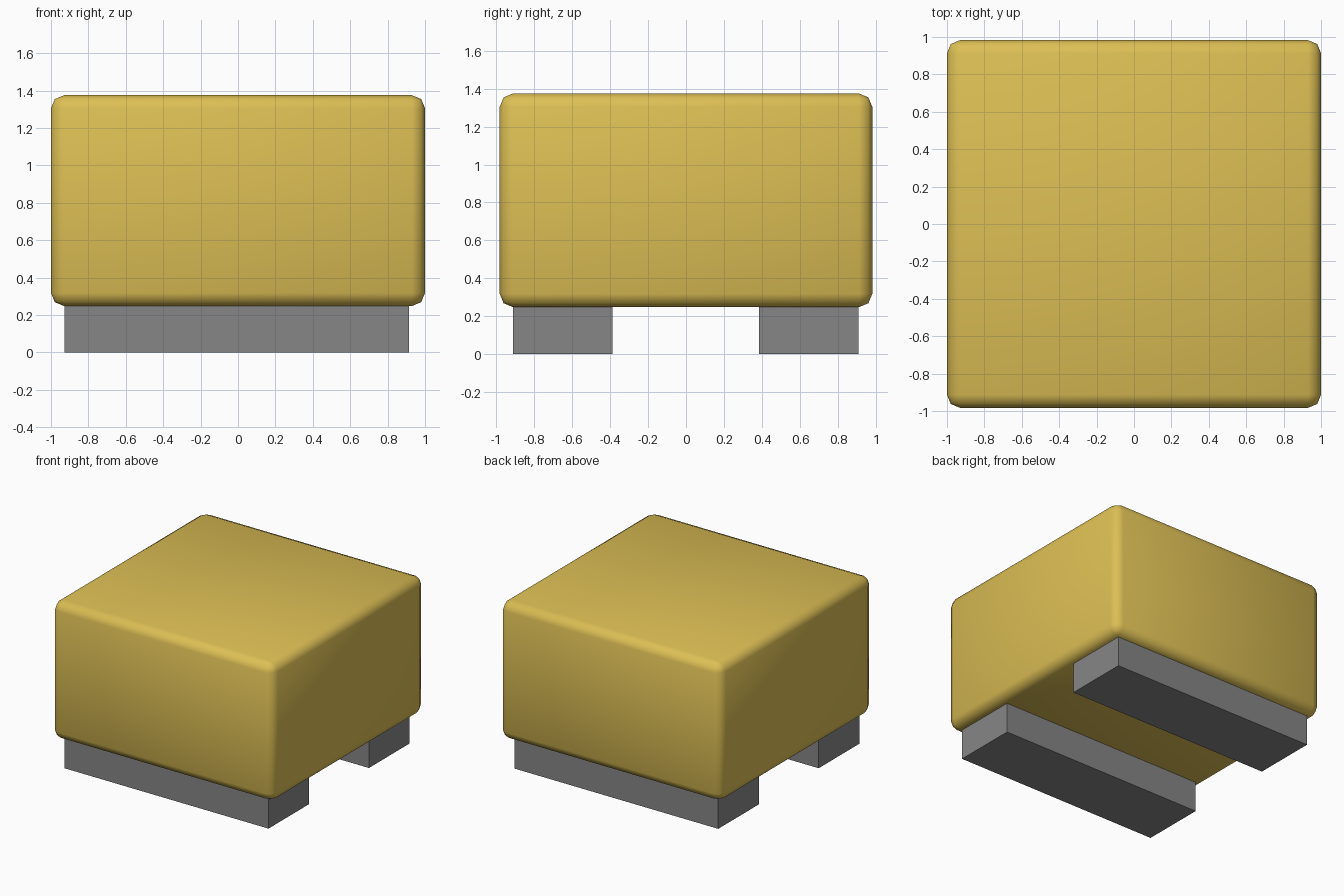
import bpy

if "Cube" in bpy.data.objects:
    bpy.data.objects.remove(bpy.data.objects["Cube"])


def material(name, rgb):
    m = bpy.data.materials.new(name)
    m.diffuse_color = (*rgb, 1.0)
    m.use_nodes = True
    m.node_tree.nodes["Principled BSDF"].inputs["Base Color"].default_value = m.diffuse_color
    return m


def box(name, lo, hi, mat):
    centre = [(a + b) / 2 for a, b in zip(lo, hi)]
    bpy.ops.mesh.primitive_cube_add(size=1, location=centre)
    obj = bpy.context.object
    obj.name = name
    obj.scale = [b - a for a, b in zip(lo, hi)]
    bpy.ops.object.transform_apply(location=False, rotation=False, scale=True)
    obj.data.materials.append(mat)
    return obj


gold = material("gold", (0.72, 0.52, 0.09))
grey = material("grey", (0.24, 0.24, 0.24))

# Rounded, fully smooth-shaded block
body = box("body", (-1.0, -0.983, 0.248), (1.0, 0.983, 1.375), gold)
bevel = body.modifiers.new("rounded_edges", 'BEVEL')
bevel.width = 0.07
bevel.segments = 2
bevel.limit_method = 'NONE'
bpy.ops.object.shade_smooth()

# Two runners underneath, front and back
for name, y0, y1 in (("front_runner", -0.913, -0.388),
                     ("back_runner", 0.384, 0.909)):
    box(name, (-0.928, y0, 0.0), (0.915, y1, 0.25), grey)
